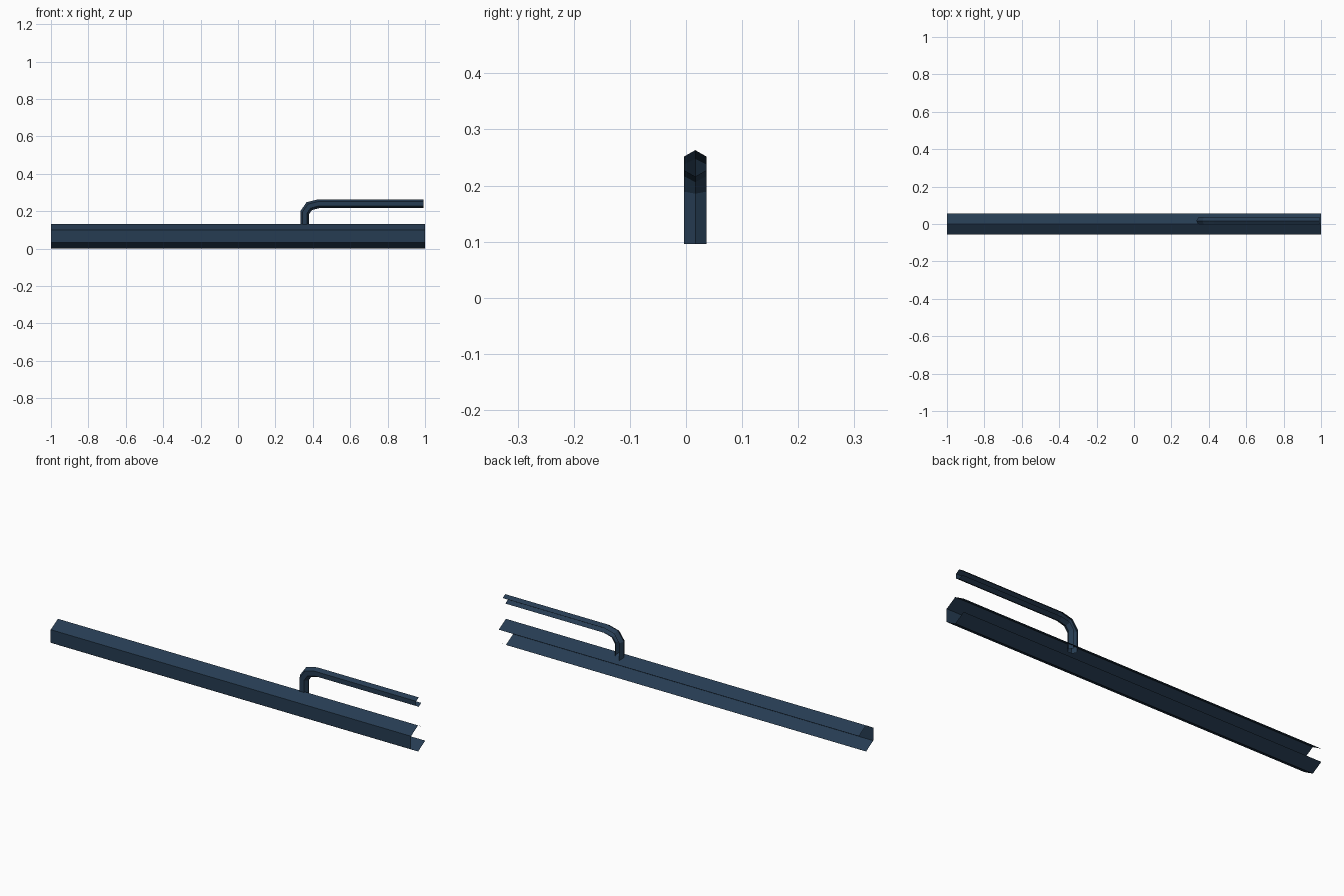
import bpy, bmesh, math
from mathutils import Vector

if "Cube" in bpy.data.objects:
    bpy.data.objects.remove(bpy.data.objects["Cube"])

steel = bpy.data.materials.new("dark blue steel")
steel.diffuse_color = (0.0194, 0.0452, 0.0844, 1)
steel.use_nodes = True
steel.node_tree.nodes["Principled BSDF"].inputs["Base Color"].default_value = steel.diffuse_color


def hex_channel(name, path, radius, y):
    """Sweep an open hexagon (back side missing) along a path in the xz plane."""
    pts = [Vector((x, 0, z)) for x, z in path]
    bm = bmesh.new()
    rings = []
    for i, p in enumerate(pts):
        before = (p - pts[i - 1]).normalized() if i else None
        after = (pts[i + 1] - p).normalized() if i < len(pts) - 1 else None
        t = ((before or after) + (after or before)).normalized()
        n = Vector((-t.z, 0, t.x))
        # mitred joint keeps the tube width constant
        n /= t.dot(after or before)
        ring = []
        for k in range(6):
            # starts at the upper back corner, runs over the top to the front
            a = math.radians(30 + 60 * k)
            ring.append(bm.verts.new(p + n * radius * math.sin(a)
                                     + Vector((0, y + radius * math.cos(a), 0))))
        rings.append(ring)
    for a, b in zip(rings, rings[1:]):
        for k in range(5):
            bm.faces.new((a[k], a[k + 1], b[k + 1], b[k]))
    # outward direction: away from the tube axis (front face points to -y)
    bmesh.ops.recalc_face_normals(bm, faces=bm.faces)
    bm.faces.ensure_lookup_table()
    if bm.faces[2].normal.y > 0:
        bmesh.ops.reverse_faces(bm, faces=bm.faces)
    mesh = bpy.data.meshes.new(name)
    bm.to_mesh(mesh)
    bm.free()
    mesh.materials.append(steel)
    bpy.context.collection.objects.link(bpy.data.objects.new(name, mesh))


# Large straight pipe
hex_channel("main_pipe", [(-1, 0.0655), (1, 0.0655)], 0.0655, 0)

# Thin branch rising from it and bending to the right
hex_channel("branch_pipe", [(0.357, 0.096), (0.357, 0.193), (0.381, 0.227),
                            (0.43, 0.2396), (0.992, 0.2396)], 0.0236, 0.0165)
